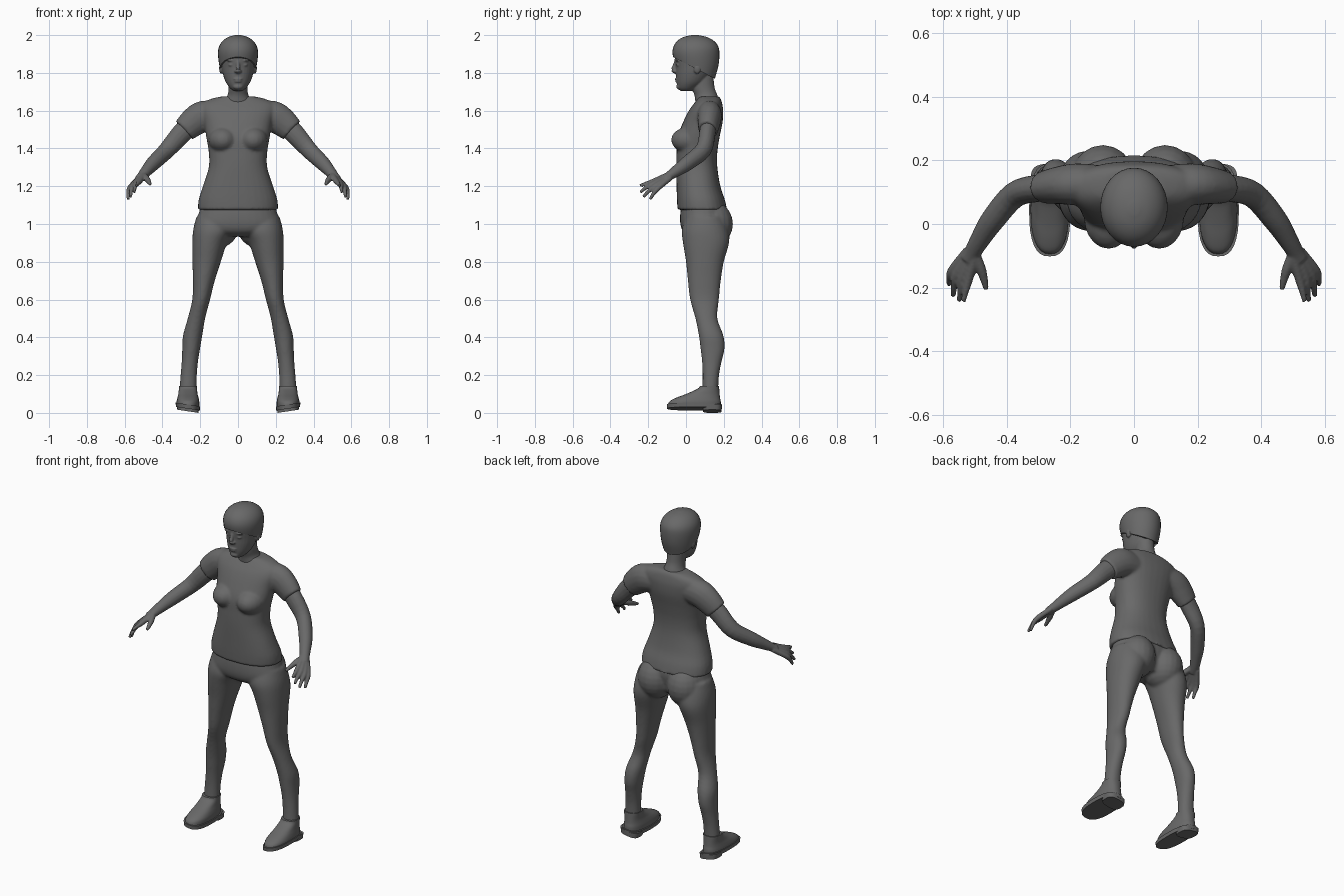
import bpy, bmesh, math
from mathutils import Vector, Matrix

cube = bpy.data.objects.get("Cube")
if cube:
    bpy.data.objects.remove(cube, do_unlink=True)

grey = bpy.data.materials.new("dark grey")
grey.use_nodes = True
grey.diffuse_color = (0.14, 0.14, 0.14, 1)
grey.node_tree.nodes["Principled BSDF"].inputs["Base Color"].default_value = (0.14, 0.14, 0.14, 1)


def smooth_rows(rows, steps):
    """Catmull-Rom interpolation of any rows of numbers."""
    rows = [Vector(r) for r in rows]
    out = []
    for i in range(len(rows) - 1):
        p0, p1, p2 = rows[max(i - 1, 0)], rows[i], rows[i + 1]
        p3 = rows[min(i + 2, len(rows) - 1)]
        for k in range(steps):
            t = k / steps
            out.append(0.5 * (2 * p1 + (p2 - p0) * t + (2 * p0 - 5 * p1 + 4 * p2 - p3) * t * t
                              + (3 * p1 - 3 * p2 + p3 - p0) * t ** 3))
    return out + [rows[-1]]


def skin(bm, rings):
    """Join rings of points into a closed tube."""
    loops = [[bm.verts.new(p) for p in ring] for ring in rings]
    n = len(loops[0])
    for a, b in zip(loops, loops[1:]):
        for i in range(n):
            bm.faces.new((a[i], a[(i + 1) % n], b[(i + 1) % n], b[i]))
    bm.faces.new(loops[0][::-1])
    bm.faces.new(loops[-1])


def slabs(bm, rows, power=2.0, side=1, steps=4, sides=32):
    """Stack of rounded slices: z, centre x, half width, front y, back y."""
    rings = []
    for z, cx, rx, yf, yb in smooth_rows(rows, steps):
        ring = []
        for i in range(sides):
            a = 2 * math.pi * i / sides
            c, s = math.cos(a), math.sin(a)
            c = math.copysign(abs(c) ** (2 / power), c)
            s = math.copysign(abs(s) ** (2 / power), s)
            ring.append((side * (cx + rx * c), (yf + yb) / 2 + (yb - yf) / 2 * s, z))
        rings.append(ring)
    skin(bm, rings)


def tube(bm, rows, side=1, steps=4, sides=16):
    """Limb along a path: x, y, z, level radius, upright radius."""
    pts = smooth_rows(rows, steps)
    rings = []
    for i, p in enumerate(pts):
        c = Vector(p[:3])
        t = (Vector(pts[min(i + 1, len(pts) - 1)][:3]) - Vector(pts[max(i - 1, 0)][:3])).normalized()
        u = t.cross(Vector((0, 0, 1))).normalized()
        v = u.cross(t)
        ring = []
        for k in range(sides):
            a = 2 * math.pi * k / sides
            q = c + u * p[3] * math.cos(a) + v * p[4] * math.sin(a)
            ring.append((side * q.x, q.y, q.z))
        rings.append(ring)
    skin(bm, rings)


def ball(bm, pos, size, side=1):
    m = Matrix.Translation((side * pos[0], pos[1], pos[2])) @ Matrix.Diagonal((*size, 1))
    bmesh.ops.create_uvsphere(bm, u_segments=20, v_segments=12, radius=1, matrix=m)


def finish(name, bm, voxel=0, rounds=0):
    """Make the object; a voxel size blends its overlapping volumes."""
    bmesh.ops.recalc_face_normals(bm, faces=bm.faces)
    mesh = bpy.data.meshes.new(name)
    bm.to_mesh(mesh)
    bm.free()
    mesh.materials.append(grey)
    ob = bpy.data.objects.new(name, mesh)
    bpy.context.collection.objects.link(ob)
    if voxel:
        r = ob.modifiers.new("Blend", "REMESH")
        r.mode = "VOXEL"
        r.voxel_size = voxel
        r.use_smooth_shade = True
        s = ob.modifiers.new("Soften", "SMOOTH")
        s.factor = 0.5
        s.iterations = rounds
    else:
        bpy.ops.object.select_all(action="DESELECT")
        ob.select_set(True)
        bpy.context.view_layer.objects.active = ob
        bpy.ops.object.shade_smooth_by_angle(angle=math.radians(40))
    return ob


BOTH = (1, -1)

# Shirt: trunk, bust and short sleeves
bm = bmesh.new()
slabs(bm, [(1.075, 0, .213, -.045, .218), (1.13, 0, .208, -.048, .205), (1.2, 0, .186, -.05, .182),
           (1.3, 0, .155, -.052, .166), (1.38, 0, .155, -.05, .166), (1.46, 0, .168, -.045, .178),
           (1.54, 0, .182, -.015, .194), (1.6, 0, .2, .015, .197), (1.635, 0, .195, .04, .192),
           (1.66, 0, .15, .06, .185), (1.675, 0, .09, .07, .175)], power=2.3)
for s in BOTH:
    ball(bm, (.08, .02, 1.445), (.078, .099, .07), s)
    tube(bm, [(.10, .125, 1.575, .06, .07), (.18, .125, 1.572, .066, .082), (.235, .122, 1.54, .06, .078),
              (.285, .115, 1.495, .051, .066)], s)
finish("shirt", bm, .008, 5)

# Trousers: pelvis, seat and legs
bm = bmesh.new()
slabs(bm, [(1.12, 0, .19, -.02, .2), (1.06, 0, .207, -.03, .21), (1.0, 0, .222, -.03, .2),
           (.96, 0, .2, -.015, .19), (.935, 0, .1, .02, .17)], power=2.3)
for s in BOTH:
    ball(bm, (.098, .13, 1.0), (.106, .119, .125), s)
    slabs(bm, [(1.04, .125, .095, 0, .2), (.97, .13, .107, -.022, .225), (.9, .15, .092, -.016, .228),
               (.8, .166, .075, 0, .2), (.7, .181, .058, .01, .184), (.6, .195, .047, .022, .174),
               (.5, .22, .046, .05, .166), (.41, .24, .051, .068, .198), (.34, .248, .047, .077, .204),
               (.27, .255, .043, .085, .188), (.2, .261, .043, .088, .175), (.12, .265, .045, .087, .17)],
          power=2.1, side=s)
finish("trousers", bm, .008, 4)

# Bare arms and hands
fingers = [  # knuckle, middle joint, tip
    ((.520, -.172, 1.226), (.530, -.212, 1.214), (.537, -.243, 1.203)),
    ((.540, -.166, 1.216), (.546, -.212, 1.192), (.550, -.242, 1.168)),
    ((.558, -.158, 1.204), (.566, -.200, 1.172), (.569, -.226, 1.143)),
    ((.572, -.146, 1.192), (.580, -.174, 1.158), (.582, -.190, 1.130))]
for s, label in ((1, "left"), (-1, "right")):
    bm = bmesh.new()
    tube(bm, [(.24, .122, 1.535, .042, .055), (.3, .113, 1.478, .043, .054), (.375, .092, 1.393, .041, .046),
              (.445, .012, 1.325, .038, .04), (.485, -.05, 1.281, .031, .031),
              (.508, -.09, 1.254, .027, .024), (.522, -.115, 1.24, .026, .02)], s)
    for i, (a, b, c) in enumerate(fingers):
        root = (.498 + .008 * i, -.092 + .003 * i, 1.262 - .006 * i)
        tube(bm, [(*root, .015, .015), (*a, .0145, .0145), (*b, .0105, .0105), (*c, .008, .008)], s, sides=12)
    tube(bm, [(.5, -.095, 1.258, .016, .016), (.482, -.14, 1.238, .016, .016), (.471, -.178, 1.222, .012, .012),
              (.465, -.206, 1.21, .008, .008)], s, sides=12)
    finish(label + "_arm", bm, .005, 2)

# Head: skull, neck and facial features
bm = bmesh.new()
slabs(bm, [(1.705, 0, .025, -.03, .04), (1.72, 0, .043, -.043, .06), (1.75, 0, .064, -.05, .1),
           (1.79, 0, .079, -.053, .13), (1.83, 0, .087, -.055, .15), (1.88, 0, .091, -.06, .155),
           (1.93, 0, .085, -.052, .155), (1.97, 0, .055, -.02, .12)])
slabs(bm, [(1.64, 0, .08, .05, .18), (1.68, 0, .056, .045, .167), (1.72, 0, .05, .032, .152),
           (1.78, 0, .05, .03, .145)])
tube(bm, [(0, -.05, 1.87, .009, .009), (0, -.06, 1.84, .010, .010), (0, -.067, 1.815, .013, .012),
          (0, -.052, 1.802, .012, .008)], sides=12)
ball(bm, (0, -.034, 1.727), (.027, .018, .016))
ball(bm, (0, -.047, 1.767), (.025, .012, .006))
ball(bm, (0, -.046, 1.755), (.021, .012, .006))
for s in BOTH:
    ball(bm, (.011, -.056, 1.808), (.009, .012, .008), s)
    ball(bm, (.035, -.041, 1.842), (.016, .011, .007), s)
    ball(bm, (.036, -.043, 1.866), (.024, .013, .006), s)
    ball(bm, (.088, .06, 1.825), (.012, .02, .03), s)
finish("head", bm, .0045, 2)

# Short hair, cut along a slope from fringe to nape
bm = bmesh.new()
slabs(bm, [(1.74, 0, .07, 0, .145), (1.78, 0, .086, -.03, .156), (1.84, 0, .099, -.055, .172),
           (1.9, 0, .106, -.071, .177), (1.94, 0, .1, -.066, .171), (1.97, 0, .08, -.045, .147),
           (1.99, 0, .05, -.012, .11), (2.0, 0, .015, .03, .065)])
cut = bmesh.ops.bisect_plane(bm, geom=bm.verts[:] + bm.edges[:] + bm.faces[:], plane_co=(0, -.07, 1.885),
                             plane_no=Vector((0, .52, 1)).normalized(), clear_inner=True)
bmesh.ops.holes_fill(bm, edges=[e for e in bm.edges if e.is_boundary], sides=0)
finish("hair", bm)

# Shoes: upper, sole and heel, leaning slightly onto the inner edge
for s, label in ((1, "left"), (-1, "right")):
    bm = bmesh.new()
    slabs(bm, [(.035, .265, .06, -.096, .184), (.06, .265, .06, -.088, .184), (.08, .265, .056, -.052, .18),
               (.1, .265, .051, .0, .178), (.127, .265, .048, .06, .176), (.143, .265, .048, .074, .175)],
          power=2.4, side=s)
    finish(label + "_shoe", bm)
    bm = bmesh.new()
    slabs(bm, [(.014, .265, .064, -.1, .19), (.036, .265, .065, -.102, .19)], power=2.6, side=s, steps=1)
    slabs(bm, [(.0, .265, .056, .09, .188), (.03, .265, .06, .088, .189)], power=3, side=s, steps=1)
    for v in bm.verts:
        v.co.z += .15 * (abs(v.co.x) - .209)
    finish(label + "_sole", bm)
